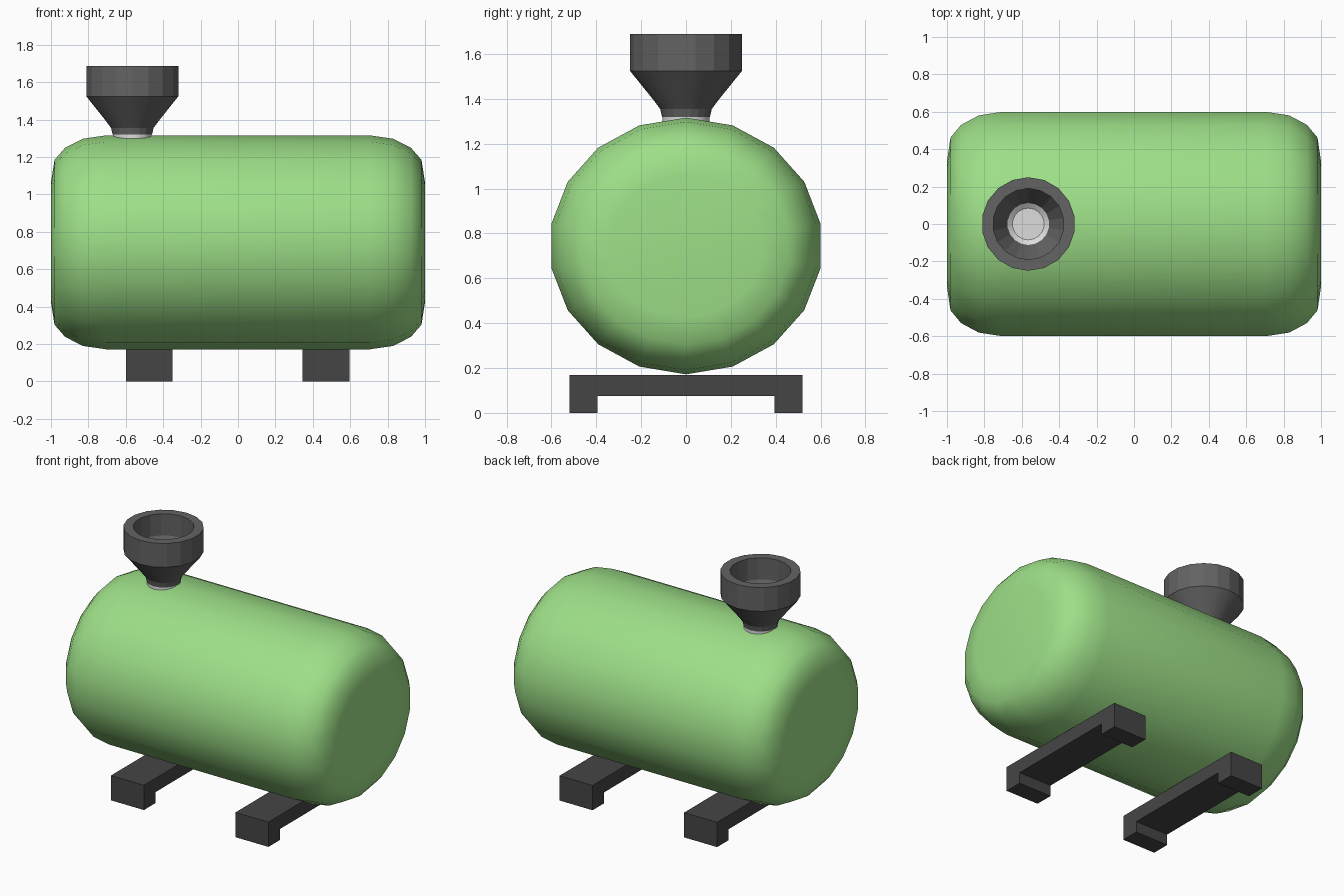
import bpy, bmesh, math

cube = bpy.data.objects.get("Cube")
if cube:
    bpy.data.objects.remove(cube, do_unlink=True)


def material(name, r, g, b):
    m = bpy.data.materials.new(name)
    m.diffuse_color = (r, g, b, 1)
    m.use_nodes = True
    m.node_tree.nodes["Principled BSDF"].inputs["Base Color"].default_value = (r, g, b, 1)
    return m


GREEN = material("light green", 0.34, 0.74, 0.245)
GREY = material("dark grey", 0.125, 0.125, 0.125)
BLACK = material("charcoal", 0.06, 0.06, 0.06)
PALE = material("pale grey", 0.72, 0.72, 0.72)
SIDES = 18


def finish(name, bm, mats, angle=None):
    bmesh.ops.recalc_face_normals(bm, faces=bm.faces)
    mesh = bpy.data.meshes.new(name)
    bm.to_mesh(mesh)
    bm.free()
    for m in mats:
        mesh.materials.append(m)
    obj = bpy.data.objects.new(name, mesh)
    bpy.context.collection.objects.link(obj)
    if angle:
        bpy.ops.object.select_all(action="DESELECT")
        obj.select_set(True)
        bpy.context.view_layer.objects.active = obj
        bpy.ops.object.shade_smooth_by_angle(angle=math.radians(angle))
    return obj


def lathe(profile, place, pale_from=99):
    """Join rings of (radius, height); place maps radius, angle and height to a point."""
    bm = bmesh.new()
    rings = [[bm.verts.new(place(r, 2 * math.pi * i / SIDES, h)) for i in range(SIDES)]
             for r, h in profile]
    for k in range(len(rings) - 1):
        a, b = rings[k], rings[k + 1]
        for i in range(SIDES):
            j = (i + 1) % SIDES
            f = bm.faces.new((a[i], a[j], b[j], b[i]))
            f.material_index = int(k >= pale_from)
    bm.faces.new(rings[0])
    bm.faces.new(rings[-1]).material_index = int(pale_from < 99)
    return bm


# Tank: slightly flattened barrel along x with rounded ends
half = [(0.56, 1.0), (0.77, 0.981), (0.883, 0.925), (0.968, 0.83), (1.0, 0.705)]
barrel = half + [(r, -x) for r, x in reversed(half)]
finish("tank", lathe(barrel, lambda r, a, x: (x, 0.609 * r * math.sin(a),
                                              0.744 + 0.572 * r * math.cos(a))), [GREEN], 40)


# Filler funnel with a flat rim and a pale floor inside
def upright(r, a, z):
    return (-0.565 + r * math.sin(a), r * math.cos(a), z)


funnel = [(0.107, 1.32), (0.115, 1.355), (0.145, 1.395), (0.25, 1.525), (0.25, 1.688),
          (0.19, 1.688), (0.19, 1.54), (0.112, 1.41), (0.085, 1.39)]
finish("filler_funnel", lathe(funnel, upright, 7), [GREY, PALE], 17)

# Pipe stub joining the funnel to the tank
finish("filler_pipe", lathe([(0.105, 1.22), (0.105, 1.335)], upright), [PALE], 30)

# Stands: a bridge-shaped outline across y, extruded along x
right_side = [(0.395, 0.075), (0.395, 0), (0.52, 0), (0.52, 0.17)]
outline = right_side + [(-y, z) for y, z in reversed(right_side)]
for name, cx in (("left_stand", 0.47), ("right_stand", -0.475)):
    bm = bmesh.new()
    face = bm.faces.new([bm.verts.new((cx - 0.125, y, z)) for y, z in outline])
    new = bmesh.ops.extrude_face_region(bm, geom=[face])["geom"]
    bmesh.ops.translate(bm, vec=(0.25, 0, 0),
                        verts=[v for v in new if isinstance(v, bmesh.types.BMVert)])
    finish(name, bm, [BLACK])
